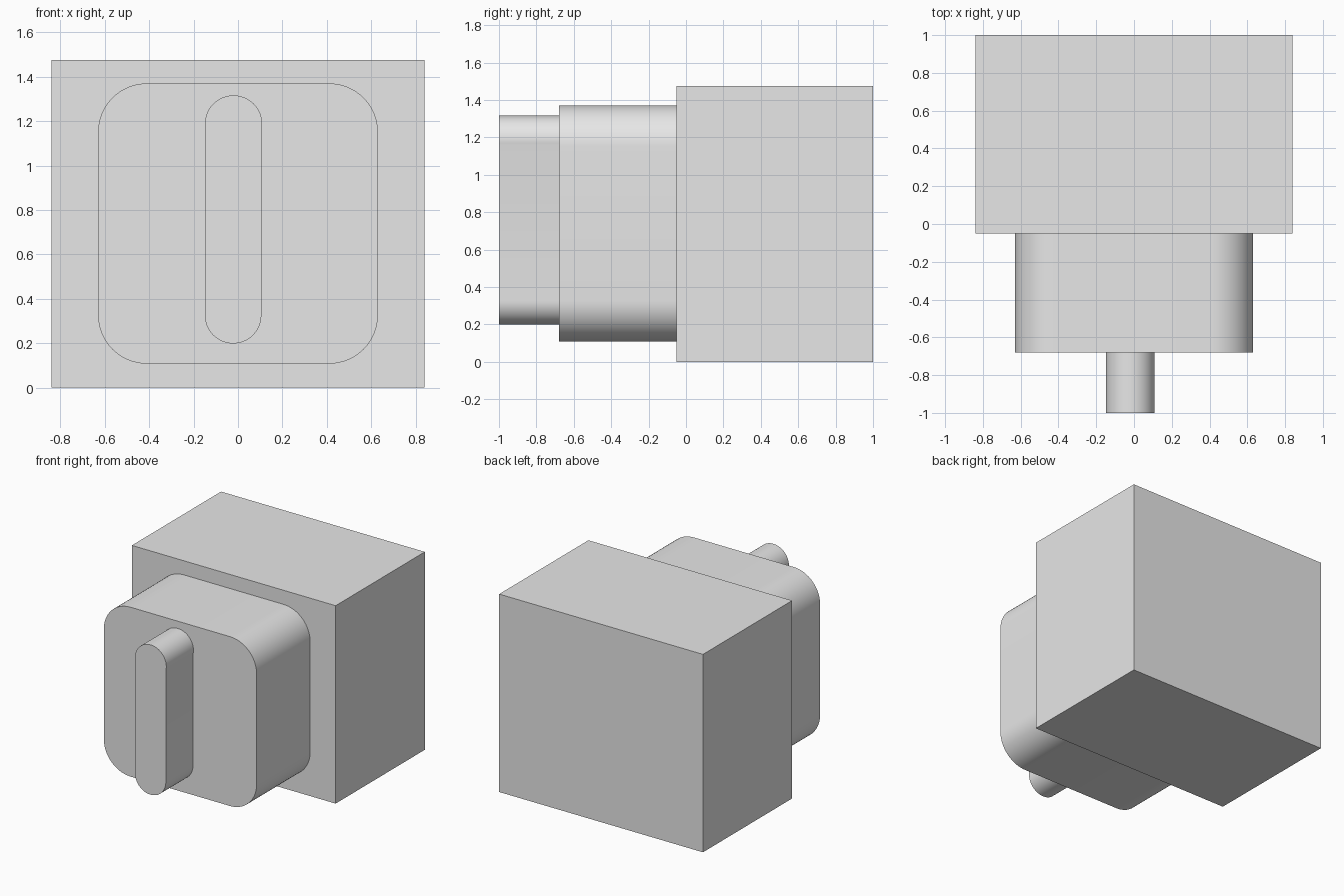
import bpy, bmesh
from math import radians, sin, cos

cube = bpy.data.objects.get("Cube")
if cube:
    bpy.data.objects.remove(cube, do_unlink=True)

grey = bpy.data.materials.new("plain grey")
grey.use_nodes = True
grey.diffuse_color = (0.8, 0.8, 0.8, 1)
grey.node_tree.nodes["Principled BSDF"].inputs["Base Color"].default_value = (0.8, 0.8, 0.8, 1)


def arc(cx, cz, r, start, end, steps=16):
    """Points of an arc in the XZ plane, angles in degrees."""
    angles = [radians(start + (end - start) * i / steps) for i in range(steps + 1)]
    return [(cx + r * cos(a), cz + r * sin(a)) for a in angles]


def prism(name, outline, front, back):
    """Extrude an XZ outline along Y."""
    bm = bmesh.new()
    face = bm.faces.new([bm.verts.new((x, front, z)) for x, z in outline])
    grown = bmesh.ops.extrude_face_region(bm, geom=[face])["geom"]
    verts = [v for v in grown if isinstance(v, bmesh.types.BMVert)]
    bmesh.ops.translate(bm, verts=verts, vec=(0, back - front, 0))
    bmesh.ops.recalc_face_normals(bm, faces=bm.faces)
    mesh = bpy.data.meshes.new(name)
    bm.to_mesh(mesh)
    bm.free()
    mesh.materials.append(grey)
    obj = bpy.data.objects.new(name, mesh)
    bpy.context.collection.objects.link(obj)
    bpy.ops.object.select_all(action="DESELECT")
    obj.select_set(True)
    bpy.context.view_layer.objects.active = obj
    bpy.ops.object.shade_smooth_by_angle(angle=radians(30))
    return obj


# Rear box
w, h = 0.84, 1.475
prism("rear_box", [(-w, 0), (w, 0), (w, h), (-w, h)], -0.05, 1.0)

# Middle block with rounded corners
half, low, high, r = 0.63, 0.108, 1.37, 0.22
corners = [(half - r, high - r), (r - half, high - r),
           (r - half, low + r), (half - r, low + r)]
block = []
for i, (cx, cz) in enumerate(corners):
    block += arc(cx, cz, r, i * 90, i * 90 + 90)
prism("rounded_block", block, -0.68, -0.05)

# Handle bar: the upper end bulges slightly past the right side
bar = arc(-0.02, 1.187, 0.129, -14, 180, 32) + arc(-0.022, 0.326, 0.127, 180, 360, 32)
prism("handle_bar", bar, -1.0, -0.68)
